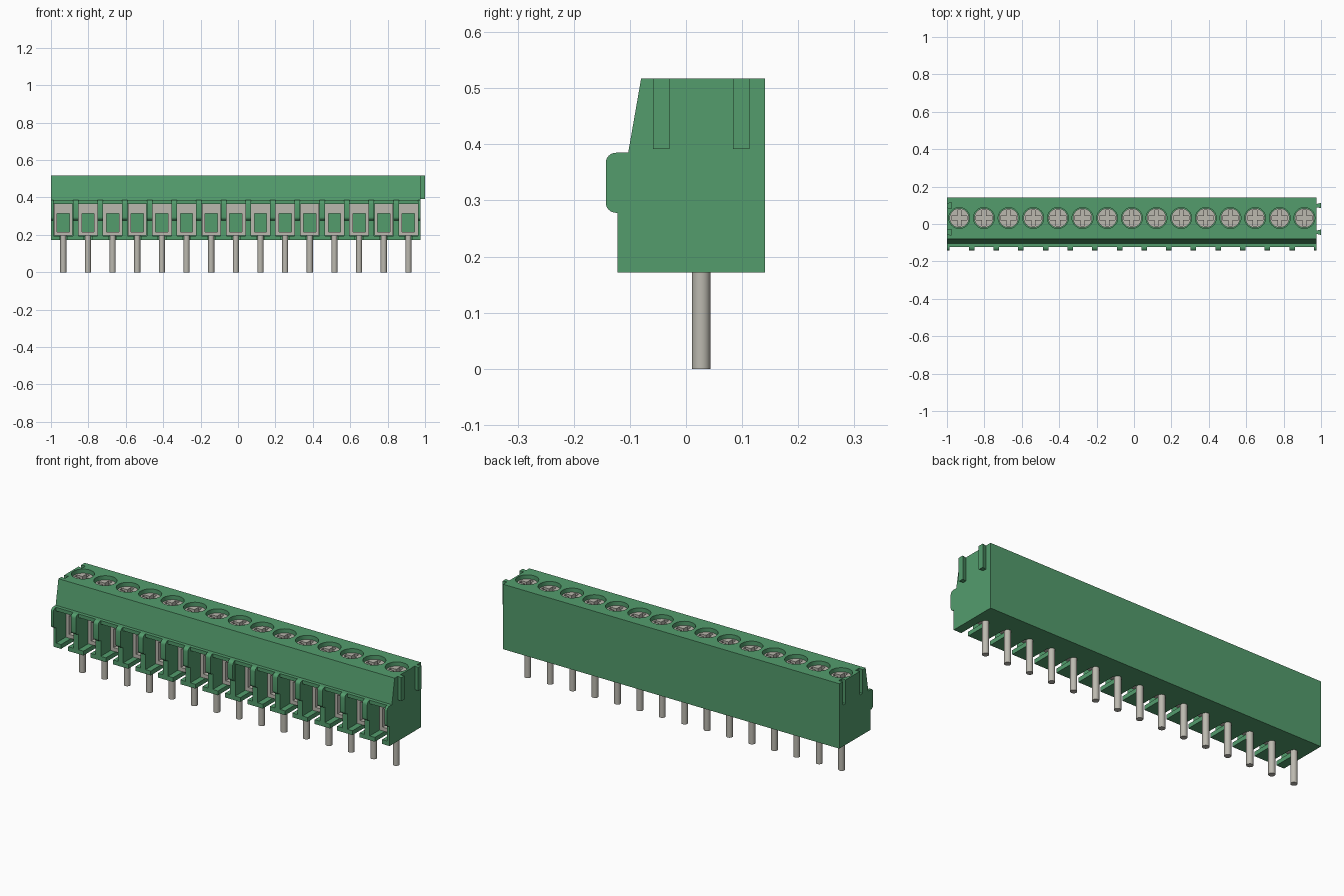
import bpy, bmesh, math
from mathutils import Vector, Matrix

cube = bpy.data.objects.get("Cube")
if cube:
    bpy.data.objects.remove(cube, do_unlink=True)

COUNT, LEFT, RIGHT = 15, -1.0, 0.977
PITCH = (RIGHT - LEFT) / COUNT
CENTRES = [LEFT + PITCH * (i + 0.5) for i in range(COUNT)]
SCREW_Y, PIN_Y, TOP = 0.032, 0.027, 0.517


def material(name, colour):
    mat = bpy.data.materials.new(name)
    mat.use_nodes = True
    mat.diffuse_color = colour
    mat.node_tree.nodes["Principled BSDF"].inputs["Base Color"].default_value = colour
    return mat


GREEN = material("green plastic", (0.087, 0.335, 0.152, 1))
METAL = material("grey metal", (0.5, 0.485, 0.43, 1))


def box(bm, x, y, z):
    size = (x[1] - x[0], y[1] - y[0], z[1] - z[0])
    mid = (sum(x) / 2, sum(y) / 2, sum(z) / 2)
    bmesh.ops.create_cube(bm, size=1, matrix=Matrix.LocRotScale(Vector(mid), None, Vector(size)))


def cylinder(bm, x, y, r, z, sides=32):
    bmesh.ops.create_cone(bm, cap_ends=True, segments=sides, radius1=r, radius2=r, depth=z[1] - z[0],
                          matrix=Matrix.Translation((x, y, sum(z) / 2)))


def prism(bm, points, axis, lo, hi):
    """Extrude a flat outline along x (points are y, z) or z (points are x, y)."""
    place = (lambda p: (lo, *p)) if axis == "x" else (lambda p: (*p, lo))
    face = bm.faces.new([bm.verts.new(place(p)) for p in points])
    ext = bmesh.ops.extrude_face_region(bm, geom=[face])["geom"]
    step = Vector((hi - lo, 0, 0)) if axis == "x" else Vector((0, 0, hi - lo))
    bmesh.ops.translate(bm, vec=step, verts=[g for g in ext if isinstance(g, bmesh.types.BMVert)])


def finish(name, bm, mat, smooth=False):
    bmesh.ops.recalc_face_normals(bm, faces=bm.faces)
    mesh = bpy.data.meshes.new(name)
    bm.to_mesh(mesh)
    bm.free()
    mesh.materials.append(mat)
    obj = bpy.data.objects.new(name, mesh)
    bpy.context.collection.objects.link(obj)
    if smooth:
        shade(obj)
    return obj


def activate(obj):
    bpy.ops.object.select_all(action="DESELECT")
    obj.select_set(True)
    bpy.context.view_layer.objects.active = obj


def shade(obj):
    activate(obj)
    bpy.ops.object.shade_smooth_by_angle(angle=math.radians(35))


def cut(obj, bm):
    cutter = finish("cutter", bm, obj.data.materials[0])
    cutter.hide_render = True
    mod = obj.modifiers.new("cut", "BOOLEAN")
    mod.operation, mod.solver, mod.object = "DIFFERENCE", "EXACT", cutter
    activate(obj)
    bpy.ops.object.modifier_apply(modifier=mod.name)
    bpy.data.objects.remove(cutter, do_unlink=True)


# Housing with a sloped upper front and a small shelf
bm = bmesh.new()
prism(bm, [(-0.122, 0.172), (0.141, 0.172), (0.141, TOP), (-0.08, TOP),
           (-0.103, 0.385), (-0.122, 0.385)], "x", LEFT, RIGHT)
housing = finish("housing", bm, GREEN)

# Wire chambers
bm = bmesh.new()
for x in CENTRES:
    box(bm, (x - 0.051, x + 0.051), (-0.2, 0.09), (0.195, 0.366))
cut(housing, bm)

# Slots in the chamber floors
bm = bmesh.new()
for x in CENTRES:
    box(bm, (x - 0.021, x + 0.021), (-0.2, 0.02), (0.1, 0.21))
cut(housing, bm)

# Screw wells
bm = bmesh.new()
for x in CENTRES:
    cylinder(bm, x, SCREW_Y, 0.056, (0.41, 0.6))
cut(housing, bm)


def dovetail(bm, x, y, depth, grow, z):
    a, b = 0.009 + grow, 0.0145 + grow
    prism(bm, [(x, y - a), (x + depth, y - b), (x + depth, y + b), (x, y + a)], "z", *z)


# Dovetail grooves on one end, matching tabs on the other
TAB_Y = (-0.044, 0.0985)
bm = bmesh.new()
for y in TAB_Y:
    dovetail(bm, LEFT - 0.001, y, 0.025, 0.001, (0.391, 0.6))
cut(housing, bm)
shade(housing)

bm = bmesh.new()
for y in TAB_Y:
    dovetail(bm, RIGHT, y, 1 - RIGHT, 0, (0.392, TOP))
finish("end_tabs", bm, GREEN)

# Rounded ribs on the front of every dividing wall
outline = [(-0.11, 0.385), (-0.11, 0.278)]
R = 0.018
for cz, start in ((0.278 + R, 270), (0.385 - R, 180)):
    for k in range(7):
        a = math.radians(start - 15 * k)
        outline.append((-0.143 + R + R * math.cos(a), cz + R * math.sin(a)))
bm = bmesh.new()
for i in range(COUNT + 1):
    x = LEFT + PITCH * i
    prism(bm, outline, "x", max(LEFT, x - 0.0148), min(RIGHT, x + 0.0148))
finish("front_ribs", bm, GREEN, True)

# Metal clamp frames inside the chambers
bm = bmesh.new()
for x in CENTRES:
    depth = (-0.04, 0.0895)
    for s in (-1, 1):
        box(bm, sorted((x + s * 0.0505, x + s * 0.033)), depth, (0.1955, 0.3655))
    box(bm, (x - 0.033, x + 0.033), depth, (0.1955, 0.215))
    box(bm, (x - 0.033, x + 0.033), depth, (0.315, 0.3655))
finish("clamp_frames", bm, METAL)

# Solder pins
bm = bmesh.new()
for x in CENTRES:
    cylinder(bm, x, PIN_Y, 0.0165, (0, 0.2), 24)
finish("pins", bm, METAL, True)

# Screws with crossed driver slots
bm = bmesh.new()
for x in CENTRES:
    cylinder(bm, x, SCREW_Y, 0.052, (0.405, 0.497))
screws = finish("screws", bm, METAL)
W, L = 0.01, 0.042
corner = [(L, -W), (L, W), (W, W)]
bm = bmesh.new()
for x in CENTRES:
    plus = []
    for k in range(4):
        turn = Matrix.Rotation(k * math.pi / 2, 2)
        plus += [turn @ Vector(p) + Vector((x, SCREW_Y)) for p in corner]
    prism(bm, plus, "z", 0.47, 0.6)
cut(screws, bm)
shade(screws)
